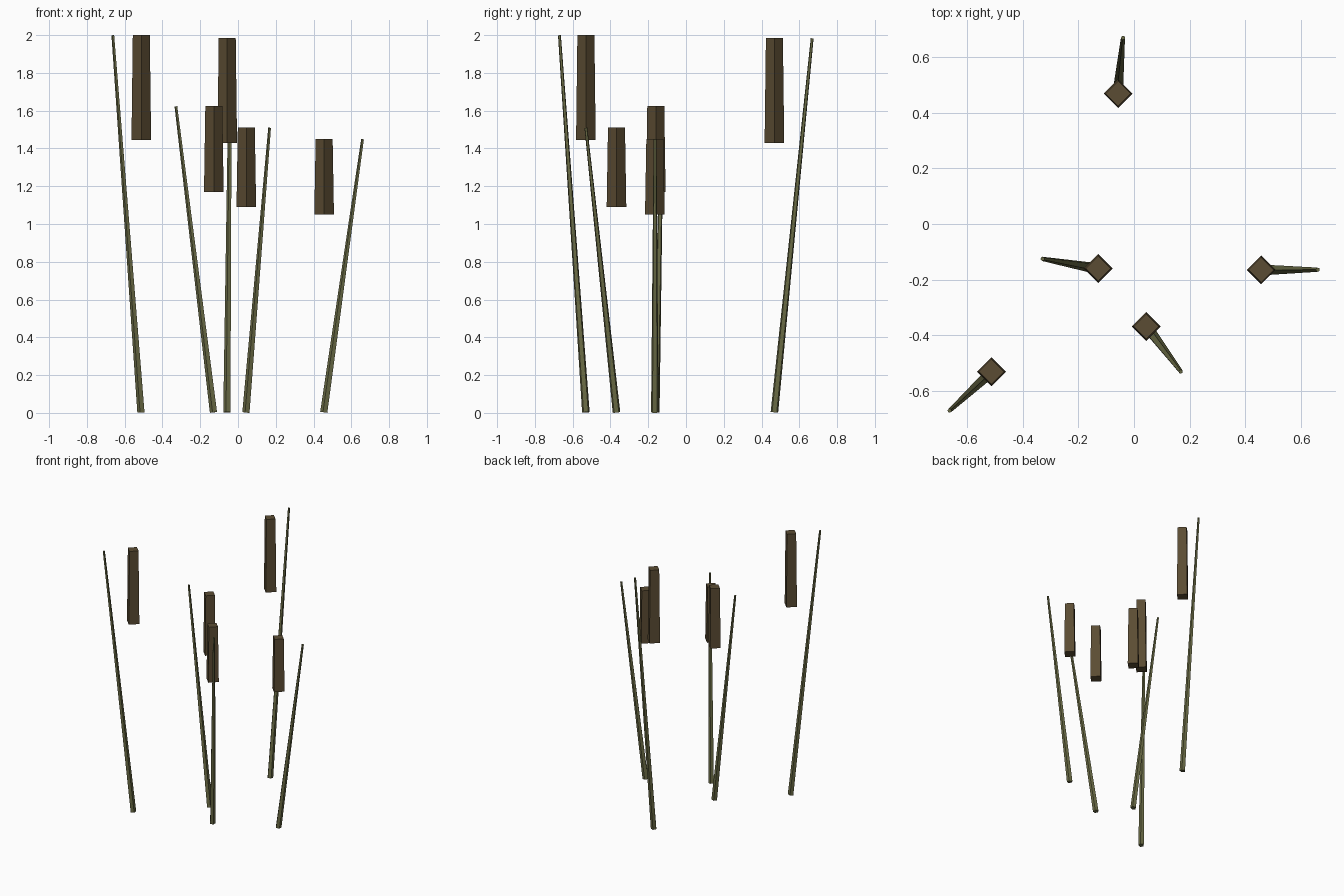
import bpy, bmesh, math
from mathutils import Vector, Matrix

if "Cube" in bpy.data.objects:
    bpy.data.objects.remove(bpy.data.objects["Cube"])


def material(name, color):
    m = bpy.data.materials.new(name)
    m.diffuse_color = (*color, 1)
    m.use_nodes = True
    m.node_tree.nodes["Principled BSDF"].inputs["Base Color"].default_value = m.diffuse_color
    return m


olive = material("olive_stalk", (0.144, 0.147, 0.060))
brown = material("brown_head", (0.105, 0.073, 0.033))


def tapered(name, start, end, r1, r2, sides, mat):
    """Flat-sided tapered rod between two points, first corner facing +y."""
    a, b = Vector(start), Vector(end)
    axis = b - a
    turn = Vector((0, 0, 1)).rotation_difference(axis.normalized()).to_matrix().to_4x4()
    spin = Matrix.Rotation(math.pi / 2, 4, 'Z')
    bm = bmesh.new()
    bmesh.ops.create_cone(bm, cap_ends=True, segments=sides, radius1=r1, radius2=r2,
                          depth=axis.length,
                          matrix=Matrix.Translation((a + b) / 2) @ turn @ spin)
    bmesh.ops.recalc_face_normals(bm, faces=bm.faces)
    me = bpy.data.meshes.new(name)
    bm.to_mesh(me)
    bm.free()
    me.materials.append(mat)
    ob = bpy.data.objects.new(name, me)
    bpy.context.collection.objects.link(ob)


# Each reed: base x, y; tip x, y; height; underside of the seed head
reeds = [
    (-0.512, -0.530, -0.662, -0.670, 2.000, 1.445),
    (-0.128, -0.160, -0.328, -0.125, 1.624, 1.170),
    (-0.057, 0.468, -0.039, 0.668, 1.984, 1.430),
    (0.044, -0.368, 0.168, -0.530, 1.510, 1.090),
    (0.456, -0.165, 0.660, -0.164, 1.450, 1.050),
]

for i, (bx, by, tx, ty, top, low) in enumerate(reeds, 1):
    # Leaning stalk
    tapered(f"stalk_{i}", (bx, by, 0.003), (tx, ty, top - 0.001), 0.021, 0.008, 5, olive)
    # Upright seed head above the stalk's foot
    tapered(f"seed_head_{i}", (bx, by, low), (bx, by, top), 0.052, 0.045, 4, brown)
